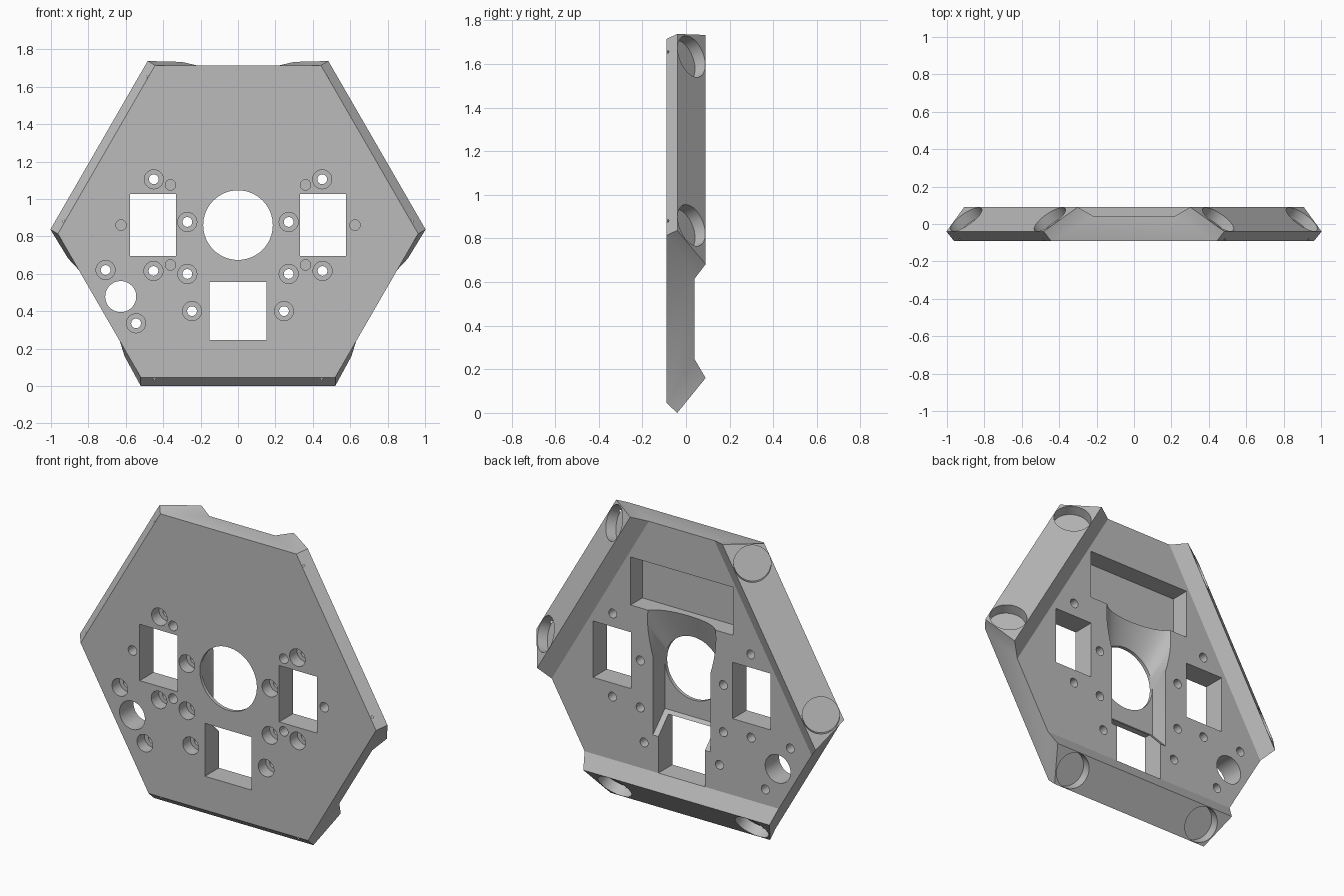
import bpy, bmesh, math
from mathutils import Matrix, Vector

if "Cube" in bpy.data.objects:
    bpy.data.objects.remove(bpy.data.objects["Cube"])

CZ = 0.858                     # height of the hexagon centre
FRONT, BACK, FLOOR = -0.09, 0.04, -0.07

grey = bpy.data.materials.new("plain grey")
grey.diffuse_color = (0.5, 0.5, 0.5, 1)
grey.use_nodes = True
grey.node_tree.nodes["Principled BSDF"].inputs["Base Color"].default_value = grey.diffuse_color


def turn(p, k):
    """Turn a point by k thirds about the plate centre."""
    a = k * 2 * math.pi / 3
    x, y, z = p[0], p[1], p[2] - CZ
    return Vector((x * math.cos(a) - z * math.sin(a), y,
                   x * math.sin(a) + z * math.cos(a) + CZ))


def make(name, bm):
    bmesh.ops.recalc_face_normals(bm, faces=bm.faces)
    me = bpy.data.meshes.new(name)
    bm.to_mesh(me)
    bm.free()
    ob = bpy.data.objects.new(name, me)
    bpy.context.collection.objects.link(ob)
    return ob


def loft(sections):
    """Closed solid through rings of equal point count."""
    bm = bmesh.new()
    rings = [[bm.verts.new(p) for p in s] for s in sections]
    n = len(rings[0])
    for a, b in zip(rings, rings[1:]):
        for i in range(n):
            j = (i + 1) % n
            bm.faces.new((a[i], a[j], b[j], b[i]))
    bm.faces.new(rings[0])
    bm.faces.new(rings[-1])
    return make("cutter", bm)


def ring(x, z, r, y, n=32):
    return [(x + r * math.cos(2 * math.pi * i / n), y,
             z + r * math.sin(2 * math.pi * i / n)) for i in range(n)]


def box(x0, x1, z0, z1, y0, y1):
    return loft([[(x0, y, z0), (x1, y, z0), (x1, y, z1), (x0, y, z1)]
                 for y in (y0, y1)])


# Hexagonal plate: three chamfered rims alternate with three plain sides
bm = bmesh.new()
profile = {"f": (0.52, FRONT, 0.046), "o": (0.52, -0.04, 0.0),
           "b": (0.607, 0.09, 0.16), "i": (0.633, BACK, 0.245)}
ends = []
for k in range(3):
    for s in (-1, 1):
        ends.append({n: bm.verts.new(turn((s * p[0], p[1], p[2]), k))
                     for n, p in profile.items()})
for k in range(3):
    l, r, nxt = ends[2 * k], ends[2 * k + 1], ends[(2 * k + 2) % 6]
    for a, b in ("fo", "ob", "bi"):
        bm.faces.new((l[a], r[a], r[b], l[b]))
    for e in (l, r):
        bm.faces.new((e["f"], e["o"], e["b"]))
        bm.faces.new((e["f"], e["b"], e["i"]))
    bm.faces.new((r["f"], nxt["f"], nxt["i"], r["i"]))
bm.faces.new([e["f"] for e in ends])
bm.faces.new([e["i"] for e in ends])
plate = make("hexagonal_plate", bm)
plate.data.materials.append(grey)

cutters = []

# Rear pocket and three square windows
cutters.append(box(-0.333, 0.333, 1.187, 1.47, FLOOR, 0.2))
for s in (-1, 1):
    cutters.append(box(s * 0.455 - 0.123, s * 0.455 + 0.123, 0.695, 1.027, -0.2, 0.2))


# Flared rear channel that joins the round opening to the lower window
def channel(y, w, flare, zc, h, z0):
    pts = [(-w, y, z0), (w, y, z0)]
    for i in range(33):
        t = math.pi * i / 32
        pts.append((math.cos(t) * (w + flare * math.sin(t)), y, zc + h * math.sin(t)))
    return pts


cutters.append(loft([channel(FLOOR, 0.186, 0, 0.86, 0.186, 0.575),
                     channel(0.05, 0.188, 0.15, 0.93, 0.5, 0.45)]))
cutters.append(box(-0.152, 0.152, 0.245, 0.557, -0.2, 0.2))

# Round openings
cutters.append(loft([ring(0, 0.86, 0.186, y, 64) for y in (-0.2, 0.2)]))
cutters.append(loft([ring(-0.627, 0.478, 0.083, y, 48) for y in (-0.2, 0.2)]))

# Counterbored screw holes and blind pin holes
screws = [(s * x, z) for s in (-1, 1) for x, z in
          ((0.45, 1.105), (0.452, 0.615), (0.271, 0.877), (0.271, 0.599), (0.246, 0.4))]
screws += [(-0.708, 0.62), (-0.545, 0.335)]
for x, z in screws:
    cutters.append(loft([ring(x, z, 0.051, -0.15), ring(x, z, 0.051, -0.02),
                         ring(x, z, 0.026, -0.02), ring(x, z, 0.026, 0.15)]))
for s in (-1, 1):
    for x, z in ((0.361, 1.075), (0.361, 0.647), (0.625, 0.86)):
        cutters.append(loft([ring(s * x, z, 0.028, y) for y in (-0.15, -0.02)]))

# Round sockets in the sloping rim faces
along = Vector((0, 0.13, 0.16)).normalized()
out = Vector((0, 0.16, -0.13)).normalized()
for k in range(3):
    for s in (-1, 1):
        c = Vector((s * 0.447, 0.025, 0.08))
        rings = []
        for d in (-0.06, 0.08):
            rings.append([turn(c + out * d + Vector((0.1 * math.cos(a), 0, 0))
                               + along * 0.1 * math.sin(a), k)
                          for a in (2 * math.pi * i / 48 for i in range(48))])
        cutters.append(loft(rings))

# Apply the cuts one after another
bpy.context.view_layer.objects.active = plate
plate.select_set(True)
for c in cutters:
    c.hide_render = True
    m = plate.modifiers.new("cut", "BOOLEAN")
    m.operation, m.solver, m.object = "DIFFERENCE", "EXACT", c
    bpy.ops.object.modifier_apply(modifier=m.name)
    bpy.data.objects.remove(c, do_unlink=True)

bpy.ops.object.shade_smooth_by_angle(angle=math.radians(25))
